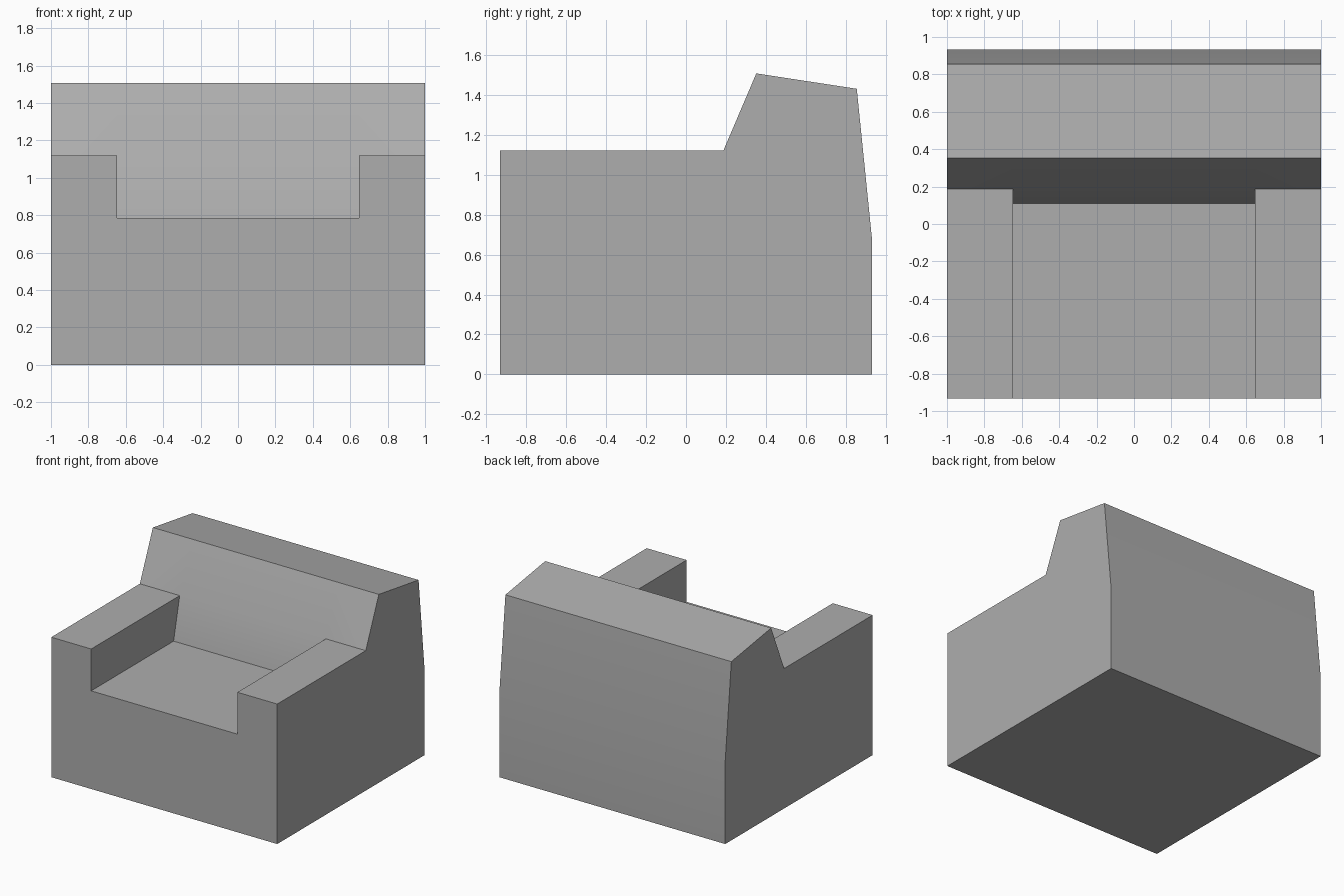
import bpy
import bmesh
import math

cube = bpy.data.objects.get("Cube")
if cube:
    bpy.data.objects.remove(cube, do_unlink=True)

# Upholstery material
grey = (0.42, 0.42, 0.42, 1)
fabric = bpy.data.materials.new("grey_fabric")
fabric.use_nodes = True
fabric.diffuse_color = grey
shader = next(n for n in fabric.node_tree.nodes if n.type == "BSDF_PRINCIPLED")
shader.inputs["Base Color"].default_value = grey

# Main dimensions
HALF_W, SEAT_W, FRONT, BACK = 1.0, 0.647, -0.932, 0.932
SEAT_Z, ARM_Z = 0.785, 1.12

# Side outlines as (y, z): shared base and backrest, then seat or arm
backrest = [(FRONT, 0), (BACK, 0), (BACK, 0.67), (0.855, 1.43), (0.352, 1.507), (0.187, ARM_Z)]
seat_line = [(0.11, SEAT_Z), (FRONT, SEAT_Z)]
arm_line = [(FRONT, ARM_Z), (FRONT, SEAT_Z)]

bm = bmesh.new()


def add_face(points):
    return bm.faces.new([bm.verts.new(p) for p in points])


def add_strip(outline, x0, x1):
    """Sweep a closed outline across the width, without end caps."""
    for a, b in zip(outline, outline[1:] + outline[:1]):
        add_face([(x0, *a), (x1, *a), (x1, *b), (x0, *b)])


# Seat and backrest between the arms
add_strip(backrest + seat_line, -SEAT_W, SEAT_W)

# Arms with flat outer sides and inner walls above the seat
for side in (-1, 1):
    add_strip(backrest + arm_line, side * SEAT_W, side * HALF_W)
    add_face([(side * HALF_W, *p) for p in backrest + arm_line])
    add_face([(side * SEAT_W, *p) for p in [backrest[-1]] + seat_line + arm_line[:1]])

# Weld into one closed shell
bmesh.ops.remove_doubles(bm, verts=bm.verts, dist=0.0005)
bmesh.ops.recalc_face_normals(bm, faces=bm.faces)

mesh = bpy.data.meshes.new("armchair_body")
bm.to_mesh(mesh)
bm.free()
mesh.materials.append(fabric)
chair = bpy.data.objects.new("armchair_body", mesh)
bpy.context.collection.objects.link(chair)

# Soft bends on the backrest, crisp edges elsewhere
bpy.ops.object.select_all(action="DESELECT")
chair.select_set(True)
bpy.context.view_layer.objects.active = chair
bpy.ops.object.shade_smooth_by_angle(angle=math.radians(30))
